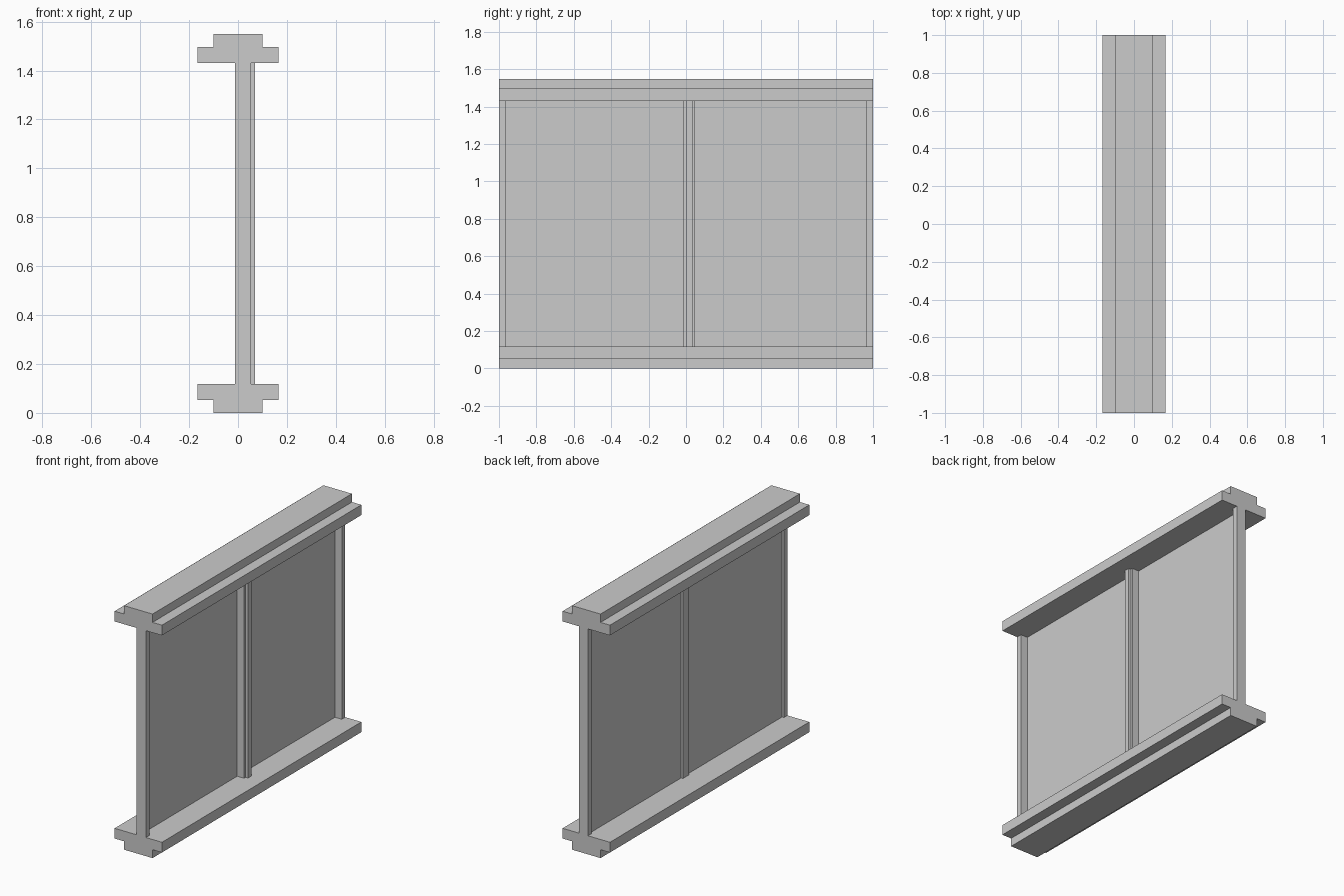
import bpy, bmesh

if "Cube" in bpy.data.objects:
    bpy.data.objects.remove(bpy.data.objects["Cube"])


def make_object(name, bm):
    bmesh.ops.recalc_face_normals(bm, faces=bm.faces)
    mesh = bpy.data.meshes.new(name)
    bm.to_mesh(mesh)
    bm.free()
    obj = bpy.data.objects.new(name, mesh)
    bpy.context.collection.objects.link(obj)
    return obj


def extrude(name, profile, vec, place):
    """Extrude a closed 2D profile along vec; place maps 2D points to 3D."""
    bm = bmesh.new()
    face = bm.faces.new([bm.verts.new(place(a, b)) for a, b in profile])
    new = bmesh.ops.extrude_face_region(bm, geom=[face])["geom"]
    verts = [g for g in new if isinstance(g, bmesh.types.BMVert)]
    bmesh.ops.translate(bm, verts=verts, vec=vec)
    return make_object(name, bm)


HEIGHT = 1.549
WIDE, NARROW = 0.166, 0.10       # rail half widths
LIP, RAIL = 0.053, 0.118         # rail step heights
BACK, FRONT, RIB = -0.012, 0.053, 0.07   # post depths along x

# Stepped rails, bottom and its mirror image on top
half = [(NARROW, 0), (NARROW, LIP), (WIDE, LIP), (WIDE, RAIL)]
rail = half + [(-x, z) for x, z in reversed(half)]
extrude("bottom_rail", rail, (0, 2, 0), lambda x, z: (x, -1, z))
extrude("top_rail", rail, (0, 2, 0), lambda x, z: (x, -1, HEIGHT - z))


# Upright parts spanning between the rails
def upright(name, profile):
    extrude(name, profile, (0, 0, HEIGHT - 2 * RAIL), lambda x, y: (x, y, RAIL))


def rect(x0, x1, y0, y1):
    return [(x0, y0), (x1, y0), (x1, y1), (x0, y1)]


# End posts
upright("front_end_post", rect(BACK, FRONT, -1, -0.965))
upright("rear_end_post", rect(BACK, FRONT, 0.965, 1))

# Middle post with a raised rib on the right side
upright("middle_post", [(BACK, -0.015), (FRONT, -0.015), (FRONT, 0.0), (RIB, 0.0),
                        (RIB, 0.034), (FRONT, 0.034), (FRONT, 0.049), (BACK, 0.049)])

# Thin panes filling the two bays
upright("front_pane", rect(0.001, 0.005, -0.965, -0.015))
upright("rear_pane", rect(0.001, 0.005, 0.049, 0.965))
